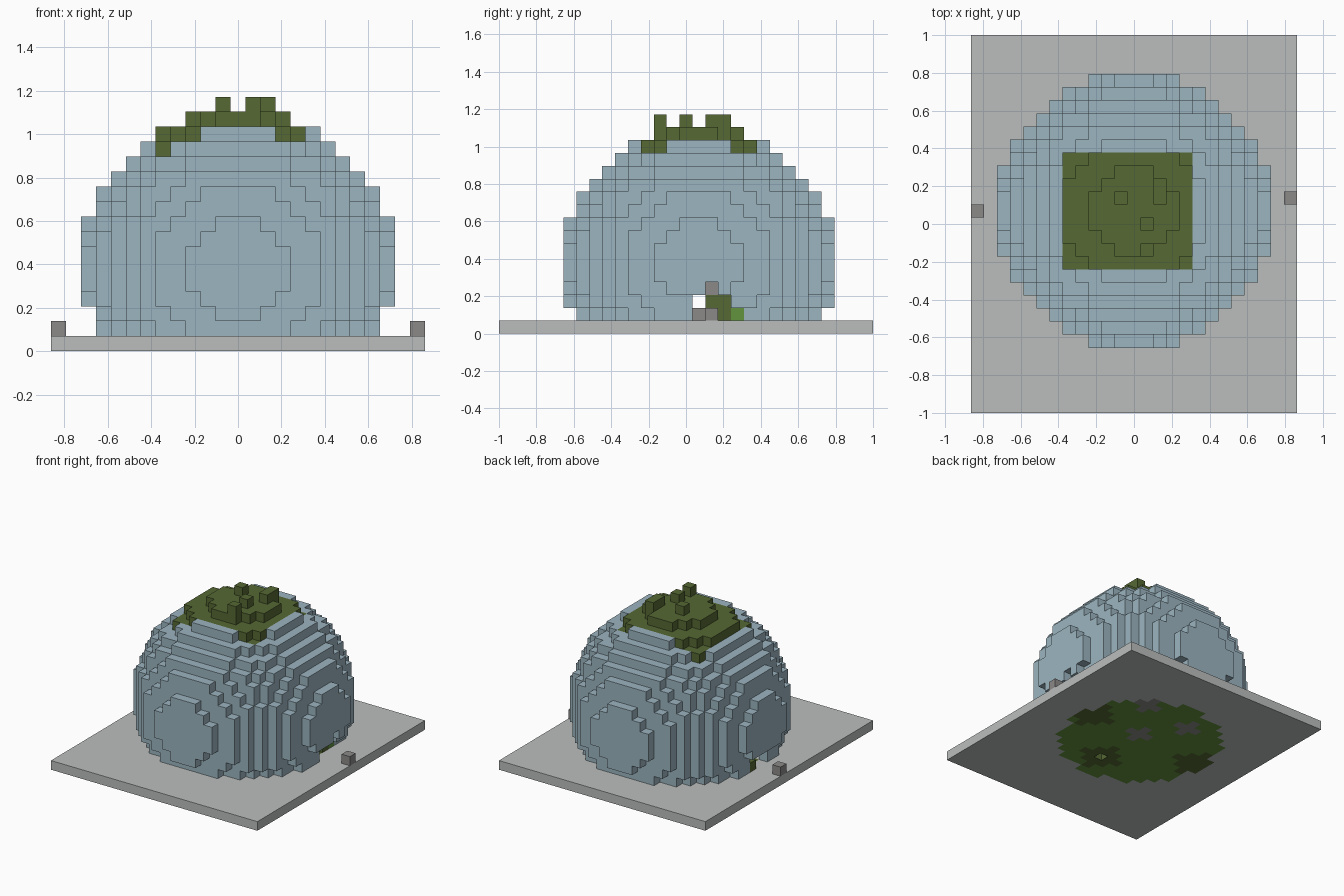
import bpy, bmesh, math
from mathutils import Vector

cube = bpy.data.objects.get("Cube")
if cube:
    bpy.data.objects.remove(cube, do_unlink=True)

V = 2 / 29                      # block size
CY, CZ = 1, 5                   # dome centre, in blocks
OUTER, INNER = 10.5 ** 2, 9.5 ** 2


def material(name, rgb):
    m = bpy.data.materials.new(name)
    m.use_nodes = True
    m.diffuse_color = (*rgb, 1)
    m.node_tree.nodes["Principled BSDF"].inputs["Base Color"].default_value = (*rgb, 1)
    return m


MATS = {
    "base_slab": material("pale grey", (0.50, 0.515, 0.515)),
    "dome_shell": material("pale blue", (0.333, 0.462, 0.527)),
    "moss": material("moss green", (0.093, 0.138, 0.034)),
    "grass_floor": material("grass green", (0.122, 0.296, 0.048)),
    "stones": material("stone grey", (0.262, 0.254, 0.25)),
}
blocks = {}                     # (x, y, z) -> part name


def put(part, cells):
    for c in cells:
        blocks[c] = part


def carve(cells):
    for c in cells:
        blocks.pop(c, None)


def dist2(x, y, z):
    return x * x + (y - CY) ** 2 + (z - CZ) ** 2


def patch(x0, y0, r2):
    return [(x, y, 0) for x in range(x0 - 3, x0 + 4) for y in range(y0 - 3, y0 + 4)
            if (x - x0) ** 2 + (y - y0) ** 2 <= r2 and dist2(x, y, 0) <= INNER]


# Slab with a round grass floor set into it
for x in range(-12, 13):
    for y in range(-14, 15):
        blocks[x, y, 0] = "grass_floor" if dist2(x, y, 0) <= INNER else "base_slab"

# Moss and stone patches in the floor, and one pit
for spot in ((7, 2), (1, -4), (-7, 1)):
    put("moss", patch(*spot, 4))
for spot in ((1, 2), (-2, 6), (4, 7)):
    put("stones", patch(*spot, 1))
carve([(1, -4, 0)])

# Hollow dome, with a square moss cap over its crown
for x in range(-10, 11):
    for y in range(CY - 10, CY + 11):
        for z in range(1, 16):
            if INNER < dist2(x, y, z) <= OUTER:
                cap = z >= 13 and -5 <= x <= 4 and -3 <= y <= 5
                blocks[x, y, z] = "moss" if cap else "dome_shell"

# Loose moss blocks on the crown
put("moss", [(x, y, 16) for x, y in ((-1, 2), (1, 0), (2, 2), (2, 3), (1, -2))])

# Ragged doorways on both sides
right_door = [(1, 1), (2, 1), (3, 1), (4, 1), (1, 2), (2, 2), (3, 2), (2, 3)]
left_door = [(y, z) for y in (0, 1) for z in (1, 2)] + [(2, 2)]
carve([(x, y, z) for x in (8, 9, 10) for y, z in right_door] + [(10, 0, 2)])
carve([(-x, y, z) for x in (8, 9, 10) for y, z in left_door])

# Growth and stones inside the doorways, markers outside
put("moss", [(8, 3, 1), (8, 2, 2), (8, 3, 2), (-9, 2, 1)])
put("grass_floor", [(8, 4, 1)])
put("stones", [(8, 2, 3), (12, 2, 1), (-12, 1, 1)])


def build(part):
    """Make the exposed block faces of one part and merge the flat ones."""
    bm = bmesh.new()
    for c, p in blocks.items():
        if p != part:
            continue
        centre = Vector((c[0], c[1], c[2] + 0.5))
        for axis in range(3):
            for s in (-1, 1):
                n = Vector((0, 0, 0))
                n[axis] = s
                if tuple(int(c[i] + n[i]) for i in range(3)) in blocks:
                    continue
                u, w = Vector((0, 0, 0)), Vector((0, 0, 0))
                u[(axis + 1) % 3] = 0.5
                w[(axis + 2) % 3] = 0.5 * s
                mid = centre + n * 0.5
                bm.faces.new([bm.verts.new((mid + a * u + b * w) * V)
                              for a, b in ((-1, -1), (1, -1), (1, 1), (-1, 1))])
    bmesh.ops.remove_doubles(bm, verts=bm.verts[:], dist=V / 100)
    bmesh.ops.dissolve_limit(bm, angle_limit=math.radians(1),
                             verts=bm.verts[:], edges=bm.edges[:])
    me = bpy.data.meshes.new(part)
    bm.to_mesh(me)
    bm.free()
    me.materials.append(MATS[part])
    bpy.context.collection.objects.link(bpy.data.objects.new(part, me))


for part in MATS:
    build(part)
